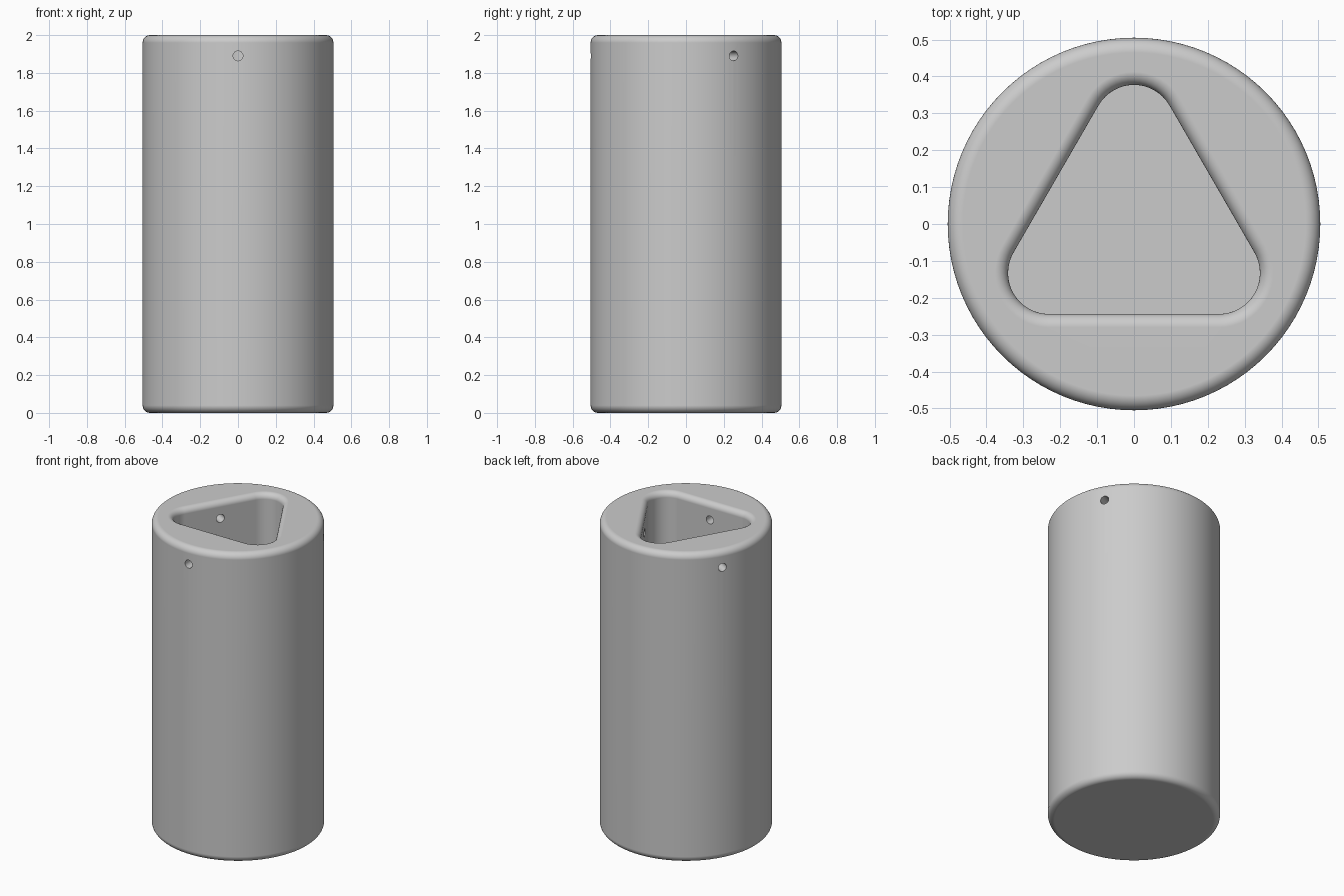
import bpy
import bmesh
from math import sin, cos, pi, radians
from mathutils import Matrix

RADIUS, HEIGHT, ROUND = 0.505, 2.0, 0.04
CORNER_DIST, CORNER_RADIUS, LIP = 0.266, 0.111, 0.036
FLOOR_Z, HOLE_Z, HOLE_RADIUS = 0.13, 1.89, 0.026
SEGMENTS, STEPS = 96, 8

if "Cube" in bpy.data.objects:
    bpy.data.objects.remove(bpy.data.objects["Cube"], do_unlink=True)

grey = bpy.data.materials.new("plain grey")
grey.use_nodes = True
colour = (0.6, 0.6, 0.6, 1)
grey.diffuse_color = colour
grey.node_tree.nodes["Principled BSDF"].inputs["Base Color"].default_value = colour


def circle(r, z):
    return [(r * cos(2 * pi * i / SEGMENTS), r * sin(2 * pi * i / SEGMENTS), z)
            for i in range(SEGMENTS)]


def rounded_triangle(offset, z):
    points = []
    for k in range(3):
        mid = pi / 2 + k * 2 * pi / 3
        for i in range(17):
            a = mid + (i / 8 - 1) * pi / 3
            r = CORNER_RADIUS + offset
            points.append((CORNER_DIST * cos(mid) + r * cos(a),
                           CORNER_DIST * sin(mid) + r * sin(a), z))
    return points


def stack(name, loops):
    """Closed solid skinned over a stack of matching outlines, bottom to top."""
    bm = bmesh.new()
    rings = [[bm.verts.new(p) for p in loop] for loop in loops]
    for low, high in zip(rings, rings[1:]):
        for i in range(len(low)):
            j = (i + 1) % len(low)
            bm.faces.new((low[i], low[j], high[j], high[i]))
    bm.faces.new(rings[0][::-1])
    bm.faces.new(rings[-1])
    return finish(name, bm)


def finish(name, bm):
    bmesh.ops.recalc_face_normals(bm, faces=bm.faces)
    mesh = bpy.data.meshes.new(name)
    bm.to_mesh(mesh)
    bm.free()
    mesh.materials.append(grey)
    obj = bpy.data.objects.new(name, mesh)
    bpy.context.collection.objects.link(obj)
    return obj


# Outer body with rounded rims
arc = [i / STEPS * pi / 2 for i in range(STEPS + 1)]
inner = RADIUS - ROUND
loops = [circle(inner + ROUND * sin(a), ROUND * (1 - cos(a))) for a in arc]
loops += [circle(inner + ROUND * cos(a), HEIGHT - ROUND * (1 - sin(a))) for a in arc]
body = stack("container_body", loops)

# Triangular pocket with a flared lip
loops = [rounded_triangle(0, FLOOR_Z)]
loops += [rounded_triangle(LIP * (1 - cos(a)), HEIGHT - LIP * (1 - sin(a))) for a in arc]
loops.append(rounded_triangle(LIP, HEIGHT + 0.1))
cutters = [stack("pocket_cutter", loops)]

# Three small holes, one through the middle of each pocket wall
for degrees in (-90, 30, 150):
    bm = bmesh.new()
    bmesh.ops.create_cone(
        bm, cap_ends=True, segments=24, radius1=HOLE_RADIUS, radius2=HOLE_RADIUS, depth=0.5,
        matrix=Matrix.Rotation(radians(degrees), 4, "Z")
        @ Matrix.Translation((0.4, 0, HOLE_Z)) @ Matrix.Rotation(pi / 2, 4, "Y"))
    cutters.append(finish("hole_cutter", bm))

# Cut the pocket and holes, then drop the cutters
bpy.context.view_layer.objects.active = body
for cutter in cutters:
    cutter.hide_render = True
    cut = body.modifiers.new("cut", "BOOLEAN")
    cut.operation, cut.solver, cut.object = "DIFFERENCE", "EXACT", cutter
    bpy.ops.object.modifier_apply(modifier=cut.name)
    bpy.data.objects.remove(cutter, do_unlink=True)

# Smooth shading with flat caps
bpy.ops.object.select_all(action="DESELECT")
body.select_set(True)
bpy.ops.object.shade_smooth_by_angle(angle=radians(35))
weighted = body.modifiers.new("weighted normals", "WEIGHTED_NORMAL")
weighted.keep_sharp = True
